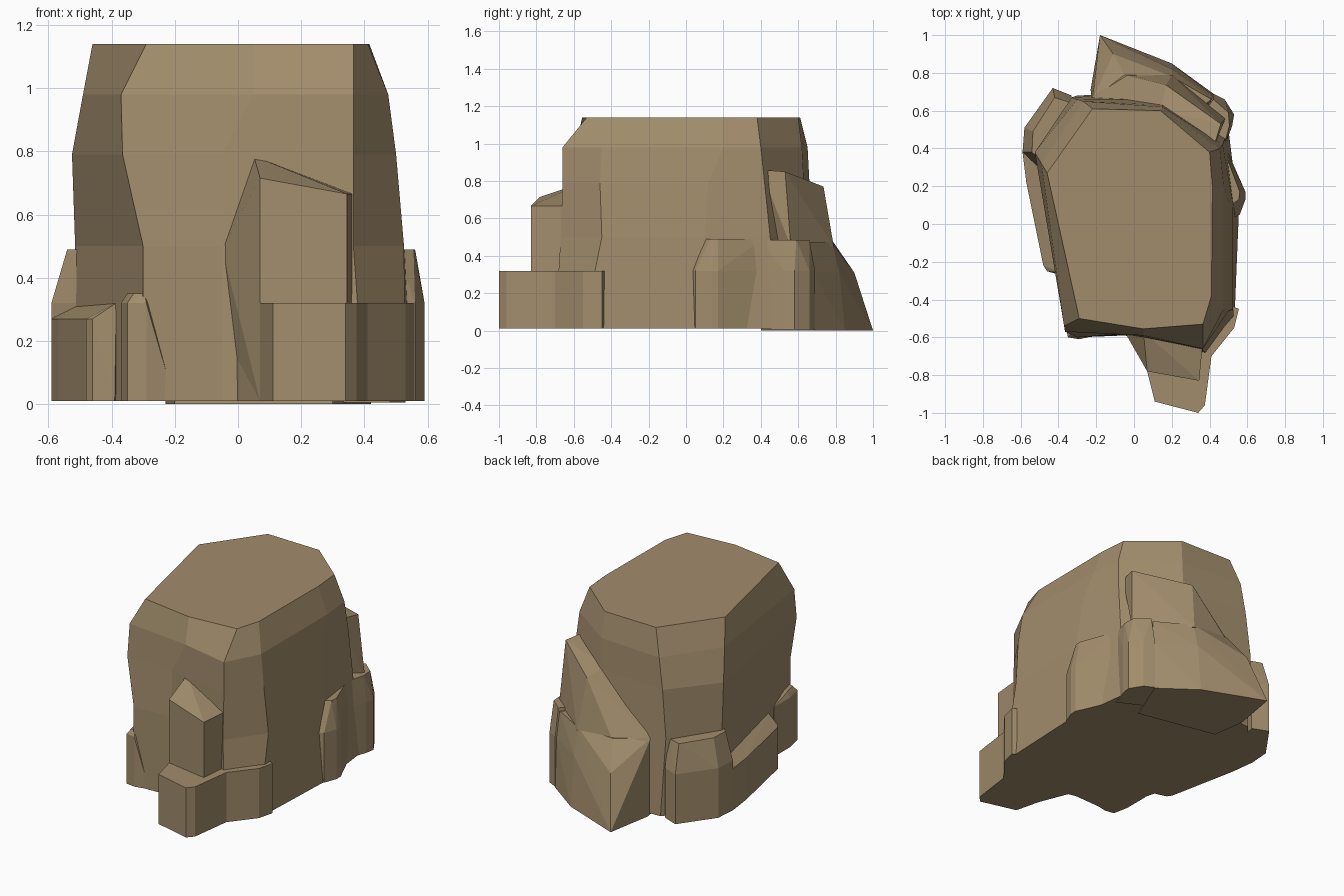
import bpy, bmesh

rock = bpy.data.materials.new("sandstone")
rock.diffuse_color = (0.36, 0.265, 0.15, 1)


def finish(name, bm):
    bmesh.ops.recalc_face_normals(bm, faces=bm.faces)
    mesh = bpy.data.meshes.new(name)
    bm.to_mesh(mesh)
    bm.free()
    mesh.materials.append(rock)
    obj = bpy.data.objects.new(name, mesh)
    bpy.context.collection.objects.link(obj)


def loft(name, layers):
    """Stack outlines of equal point count: (z, [(x, y), ...])."""
    bm = bmesh.new()
    rings = [[bm.verts.new((x, y, z)) for x, y in pts] for z, pts in layers]
    n = len(rings[0])
    for a, b in zip(rings, rings[1:]):
        for i in range(n):
            j = (i + 1) % n
            bm.faces.new((a[i], a[j], b[j], b[i]))
    bm.faces.new(rings[0])
    bm.faces.new(rings[-1])
    finish(name, bm)


def chunk(name, *points):
    """Convex faceted rock through the given corners."""
    bm = bmesh.new()
    for p in points:
        bm.verts.new(p)
    out = bmesh.ops.convex_hull(bm, input=bm.verts)
    loose = {v for v in out["geom_interior"] + out["geom_unused"]
             if isinstance(v, bmesh.types.BMVert)}
    bmesh.ops.delete(bm, geom=list(loose), context='VERTS')
    bmesh.ops.dissolve_limit(bm, angle_limit=0.02, verts=bm.verts, edges=bm.edges)
    finish(name, bm)


def at(z, *xy):
    return [(x, y, z) for x, y in xy]


# Main tower with flat top
loft("main_rock", [
    (0.01, [(-.30, -.60), (-.05, -.59), (.40, -.70), (.53, -.55), (.555, .06),
            (.50, .50), (.15, .70), (-.30, .68), (-.55, .38)]),
    (0.50, [(-.30, -.60), (-.05, -.585), (.365, -.67), (.525, -.45), (.525, .10),
            (.48, .45), (.15, .66), (-.33, .67), (-.515, .38)]),
    (0.79, [(-.365, -.57), (-.05, -.58), (.365, -.66), (.50, -.46), (.50, .12),
            (.47, .42), (.15, .63), (-.30, .66), (-.525, .38)]),
    (0.98, [(-.37, -.54), (.05, -.59), (.365, -.66), (.475, -.45), (.475, .20),
            (.455, .40), (.15, .62), (-.27, .65), (-.49, .32)]),
    (1.14, [(-.29, -.50), (.05, -.555), (.365, -.53), (.41, -.38), (.415, .20),
            (.40, .38), (.14, .60), (-.22, .61), (-.46, .27)])])

# Front pillar with sloping cap, its left flank, and the low step
chunk("front_pillar", (.05, -.57, .785), (.07, -.78, .715), (.345, -.83, .665),
      (.365, -.62, .665), *at(.30, (.07, -.78), (.345, -.83), (.365, -.62), (.07, -.5)))
chunk("pillar_flank", (.05, -.57, .785), (.07, -.78, .715), (-.05, -.57, .49),
      (.09, -.76, .49), *at(.01, (0, -.56), (.07, -.78), (.15, -.6)))
step = [(-.01, -.58), (.07, -.78), (.11, -.94), (.34, -1), (.375, -.96), (.41, -.70), (.2, -.5)]
loft("front_step", [(.01, step), (.32, step)])
shoulder = [(.3, -.5), (.38, -.72), (.41, -.70), (.53, -.55), (.555, -.45), (.45, -.4)]
loft("front_right_step", [(.01, shoulder), (.32, shoulder)])

# Small foot at the front left corner
foot = [(-.37, -.34), (-.37, -.50), (-.35, -.60), (-.29, -.61), (-.2, -.59), (-.2, -.4)]
chunk("front_left_foot", *at(.01, *foot), *at(.32, *foot[:4]),
      *at(.35, (-.35, -.5), (-.33, -.58), (-.295, -.59), (-.25, -.5)))

# Left slab with sloping top
slab = [(-.39, -.27), (-.46, -.25), (-.48, -.22), (-.57, .22), (-.59, .38)]
chunk("left_slab", *at(.01, *slab, (-.3, .3)), *at(.27, *slab[1:]),
      (-.385, -.26, .32), (-.35, -.2, .32), (-.50, .36, .32))

# Back left block
block = [(-.45, .25), (-.59, .38), (-.58, .51), (-.43, .72), (-.33, .68)]
chunk("back_left_block", *at(.01, *block), *at(.32, *block),
      *at(.49, (-.45, .3), (-.54, .38), (-.535, .49), (-.42, .67), (-.33, .64)))

# Right ledge and back right corner
ledge = [(.5, .02), (.56, .05), (.59, .13), (.59, .17), (.48, .42), (.4, .35)]
chunk("right_ledge", *at(.01, *ledge), *at(.32, *ledge),
      *at(.49, (.5, .09), (.555, .13), (.56, .17), (.47, .41), (.4, .35)))
corner = [(.48, .41), (.52, .52), (.53, .58), (.48, .66), (.42, .69), (.3, .5)]
chunk("back_right_corner", *at(.005, *corner), *at(.32, *corner),
      *at(.485, (.475, .41), (.505, .52), (.50, .59), (.42, .66), (.3, .5)))

# Back buttress: wide foot and leaning upper slab
chunk("back_buttress_foot",
      *at(0, (-.23, .71), (-.18, 1), (.2, .85), (.42, .69), (.3, .4), (-.2, .5)),
      *at(.31, (-.22, .70), (-.11, .90), (.2, .82), (.42, .68)),
      *at(.47, (-.22, .66), (-.05, .79), (.2, .78), (.41, .66), (.2, .5)))
chunk("back_buttress_slab", (.42, .40, .86), (.46, .53, .85), (.17, .735, .77),
      (.14, .60, .80), (-.23, .66, .48),
      *at(.45, (.485, .56), (.2, .79), (-.05, .79), (-.22, .68), (.3, .4)))
